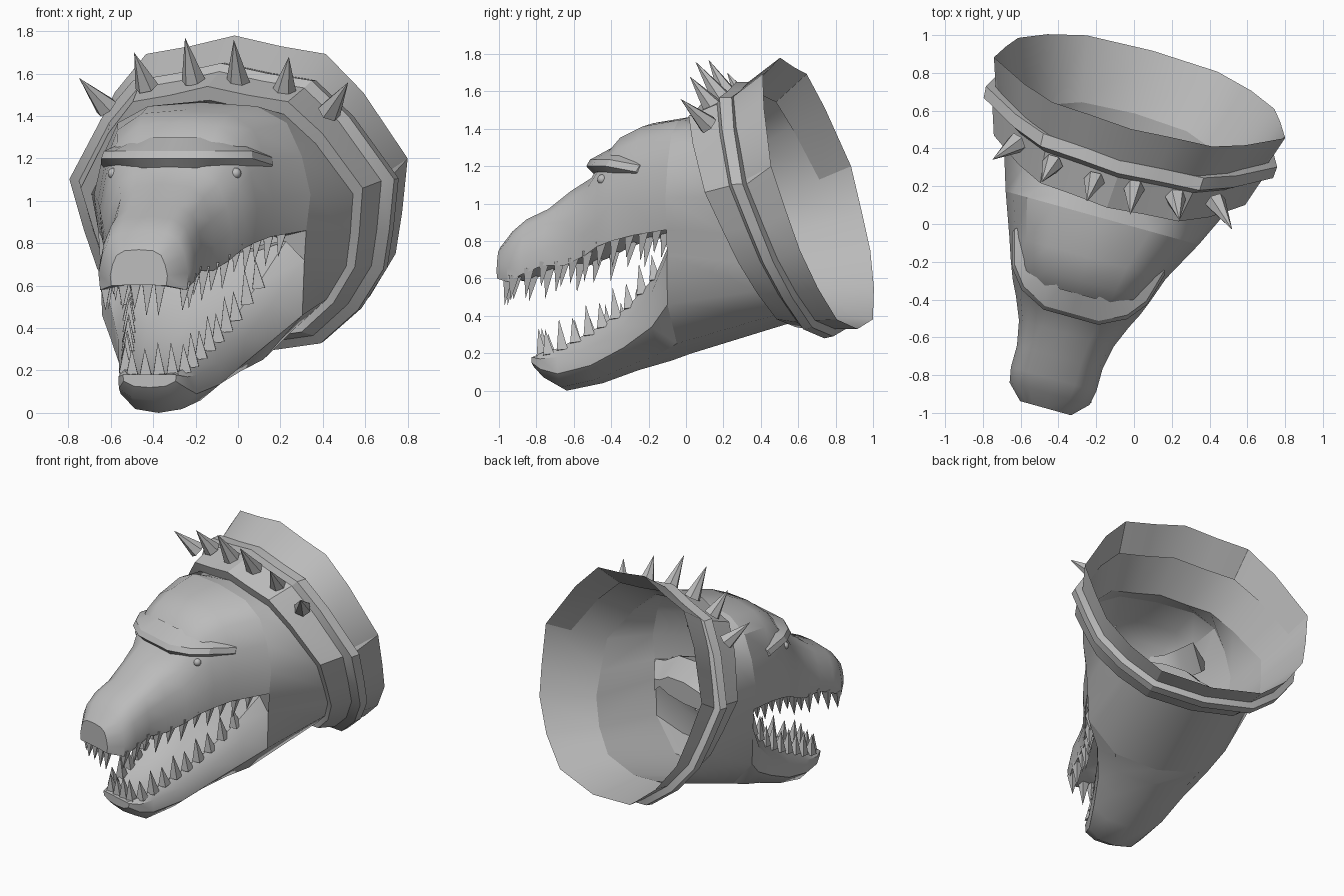
import bpy, bmesh, math
from mathutils import Vector

cube = bpy.data.objects.get("Cube")
if cube:
    bpy.data.objects.remove(cube, do_unlink=True)

mat = bpy.data.materials.new("plain grey")
mat.use_nodes = True
GREY = (0.5, 0.5, 0.5, 1)
mat.diffuse_color = GREY
mat.node_tree.nodes["Principled BSDF"].inputs["Base Color"].default_value = GREY

YAW = math.radians(15.5)


def place(u, v, z):
    """Head space (side, back, up) to the turned pose."""
    return Vector((-0.13 + u * math.cos(YAW) + v * math.sin(YAW),
                   -u * math.sin(YAW) + v * math.cos(YAW), z))


def shift(v):
    """Sideways offset of the centre line, larger along the muzzle."""
    return -0.025 - 0.04 * min(1, max(0, (0.15 - v) / 0.25))


def finish(name, bm, smooth=35):
    bmesh.ops.recalc_face_normals(bm, faces=bm.faces)
    mesh = bpy.data.meshes.new(name)
    bm.to_mesh(mesh)
    bm.free()
    mesh.materials.append(mat)
    ob = bpy.data.objects.new(name, mesh)
    bpy.context.collection.objects.link(ob)
    if smooth:
        bpy.ops.object.select_all(action='DESELECT')
        ob.select_set(True)
        bpy.context.view_layer.objects.active = ob
        bpy.ops.object.shade_smooth_by_angle(angle=math.radians(smooth))


def mirror_ring(half):
    """Half section from centre to centre, completed on the other side."""
    full = half + [(-u, v, z) for u, v, z in half[-2:0:-1]]
    return [place(u + shift(v), v, z) for u, v, z in full]


def loft(name, halves, cap_start=False, cap_end=False, smooth=35):
    bm = bmesh.new()
    rings = [[bm.verts.new(p) for p in mirror_ring(h)] for h in halves]
    for a, b in zip(rings, rings[1:]):
        n = len(a)
        for i in range(n):
            j = (i + 1) % n
            bm.faces.new((a[i], a[j], b[j], b[i]))
    if cap_start:
        bm.faces.new(rings[0])
    if cap_end:
        bm.faces.new(rings[-1])
    finish(name, bm, smooth)


# Upper head: back position, half width, top height, lip height
UPPER = [(-1.03, .14, .77, .60), (-.95, .22, .86, .58), (-.87, .235, .925, .62),
         (-.75, .235, .98, .67), (-.62, .26, 1.08, .67), (-.5, .31, 1.15, .72),
         (-.42, .35, 1.27, .77), (-.33, .385, 1.37, .80), (-.2, .43, 1.43, .83),
         (.02, .53, 1.465, .86)]
# Lower jaw: back position, half width, lip height, bottom height
LOWER = [(-.84, .13, .18, .12), (-.78, .17, .17, .06), (-.68, .19, .18, 0),
         (-.48, .25, .23, .04), (-.28, .31, .35, .11), (-.1, .4, .52, .16),
         (.02, .5, .72, .2)]


def upper_outer(v, w, top, lip):
    h = top - lip
    return [(0, v, top), (.5 * w, v, top - .03 * h), (.78 * w, v, top - .16 * h),
            (.92 * w, v, top - .42 * h), (w, v, top - .72 * h), (.96 * w, v, lip)]


def upper_inner(v, w, top, lip):
    arch = .35 * (w - .13)
    return [(.76 * w, v, lip + .2 * arch), (.5 * w, v, lip + .8 * arch), (0, v, lip + arch)]


def lower_outer(v, w, lip, low):
    h = lip - low
    return [(w, v, lip), (.98 * w, v, lip - .5 * h),
            (.6 * w, v, low + .1 * h), (0, v, low)]


def gum_rise(w):
    return min(.09, .8 * (w - .13))


def lower_inner(v, w, lip, low):
    rise = gum_rise(w)
    return [(0, v, lip + .3 * rise), (.55 * w, v, lip + .5 * rise), (.82 * w, v, lip + rise)]


loft("upper_head", [upper_outer(*s) + upper_inner(*s) for s in UPPER], cap_start=True)
loft("lower_jaw", [lower_inner(*s) + lower_outer(*s) for s in LOWER], cap_start=True)

# Throat pocket at the back of the mouth
up, lo = UPPER[-1], LOWER[-1]
mouth = (upper_inner(*up)[::-1] + [upper_outer(*up)[-1]]
         + [lower_outer(*lo)[0]] + lower_inner(*lo)[::-1])
deep = [(u * .6, v + .16, .78 + (z - .78) * .6) for u, v, z in mouth]
loft("throat", [mouth, deep], cap_end=True)

# Collar outline, from the top centre to the bottom centre
OUTLINE = [(0, 1), (.28, .93), (.55, .88), (.76, .63), (1, .2),
           (.94, -.15), (.88, -.42), (.7, -.7), (.45, -.93), (0, -1)]


def collar_ring(width, v_top, z_top, v_low, z_low):
    ring = []
    for a, b in OUTLINE:
        t = (1 - b) / 2
        ring.append((a * width, v_top + (v_low - v_top) * t, z_top + (z_low - z_top) * t))
    return ring


head_back = upper_outer(*up) + lower_outer(*lo)
neck_end = collar_ring(.64, .1, 1.475, .6, .37)
loft("neck", [head_back, neck_end], smooth=50)
spike_front = collar_ring(.69, .08, 1.54, .6, .34)
spike_back = collar_ring(.74, .25, 1.61, .72, .32)
loft("spiked_band", [neck_end, spike_front, spike_back], smooth=25)
ridge_back = collar_ring(.8, .34, 1.65, .81, .29)
flare_start = collar_ring(.75, .35, 1.62, .82, .33)
loft("collar_ridge", [spike_back, collar_ring(.795, .27, 1.65, .76, .28),
                      ridge_back, flare_start], smooth=25)
rim = collar_ring(.8, .515, 1.78, .945, .33)
loft("collar_flare", [flare_start, rim], smooth=25)
# Smooth inner wall of the hollow collar
loft("collar_lining", [rim, neck_end], smooth=40)


# Pointed parts: spikes and teeth
def add_cone(bm, base, tip, radius, sides):
    axis = (tip - base).normalized()
    side = axis.orthogonal().normalized()
    other = axis.cross(side)
    ring = []
    for i in range(sides):
        a = math.tau * i / sides
        ring.append(bm.verts.new(base + radius * (side * math.cos(a) + other * math.sin(a))))
    point = bm.verts.new(tip)
    for i in range(sides):
        bm.faces.new((ring[i], ring[(i + 1) % sides], point))
    bm.faces.new(ring[::-1])


SPIKES = [((-.62, .43, 1.44), (-.75, .34, 1.58)), ((-.43, .32, 1.54), (-.49, .22, 1.70)),
          ((-.21, .23, 1.57), (-.25, .12, 1.77)), ((0, .19, 1.56), (-.02, .05, 1.76)),
          ((.22, .14, 1.52), (.24, .02, 1.68)), ((.43, .12, 1.42), (.52, -.03, 1.56))]
bm = bmesh.new()
for base, tip in SPIKES:
    add_cone(bm, Vector(base), Vector(tip), .057, 6)
finish("collar_spikes", bm, 0)


def along(sections, v):
    """Section values at a position along a jaw."""
    for a, b in zip(sections, sections[1:]):
        if v <= b[0]:
            t = (v - a[0]) / (b[0] - a[0])
            return [p + (q - p) * t for p, q in zip(a, b)]
    return sections[-1]


def teeth(name, spots, direction, radius):
    bm = bmesh.new()
    for i, (u, v, z) in enumerate(spots):
        size = .115 + .03 * (i // 2 % 2)
        base = place(u + shift(v), v, z - .02 * direction)
        tip = place(u * .97 + shift(v), v - .02, z + size * direction)
        add_cone(bm, base, tip, radius, 4)
    finish(name, bm, 0)


FRONT = (-.45, -.15, .15, .45)
spots = [(k * .2, -.98, .6) for k in FRONT]
for i in range(11):
    v = -.92 + .086 * i
    _, w, _, lip = along(UPPER, v)
    spots += [(side * w * .86, v, lip) for side in (-1, 1)]
teeth("upper_teeth", spots, -1, .038)

spots = [(k * .22, -.79, .19) for k in FRONT]
for i in range(9):
    v = -.74 + .08 * i
    _, w, lip, _ = along(LOWER, v)
    spots += [(side * w * .82, v, lip + gum_rise(w)) for side in (-1, 1)]
teeth("lower_teeth", spots, 1, .042)

# Brow overhanging the eyes, blended back into the skull
EDGE = [(0, -.53, 1.2), (.15, -.53, 1.2), (.29, -.46, 1.2), (.37, -.36, 1.2), (.42, -.18, 1.17)]
bm = bmesh.new()
rows = []
for u, v, z in [(-u, v, z) for u, v, z in EDGE[:0:-1]] + EDGE:
    c = shift(v)
    rows.append([bm.verts.new(place(u * k + c, v + back, z + lift)) for k, back, lift in
                 ((.65, .13, .1), (.98, .02, .035), (1, 0, 0), (.87, .06, -.065))])
for a, b in zip(rows, rows[1:]):
    for i in range(4):
        j = (i + 1) % 4
        bm.faces.new((a[i], a[j], b[j], b[i]))
bm.faces.new(rows[0])
bm.faces.new(rows[-1][::-1])
finish("brow_ridge", bm, 25)

# Small round eyes under the brow
for name, side in (("left_eye", 1), ("right_eye", -1)):
    bm = bmesh.new()
    bmesh.ops.create_uvsphere(bm, u_segments=12, v_segments=8, radius=.026)
    bmesh.ops.translate(bm, verts=bm.verts, vec=place(side * .3 + shift(-.4), -.4, 1.13))
    finish(name, bm, 60)
